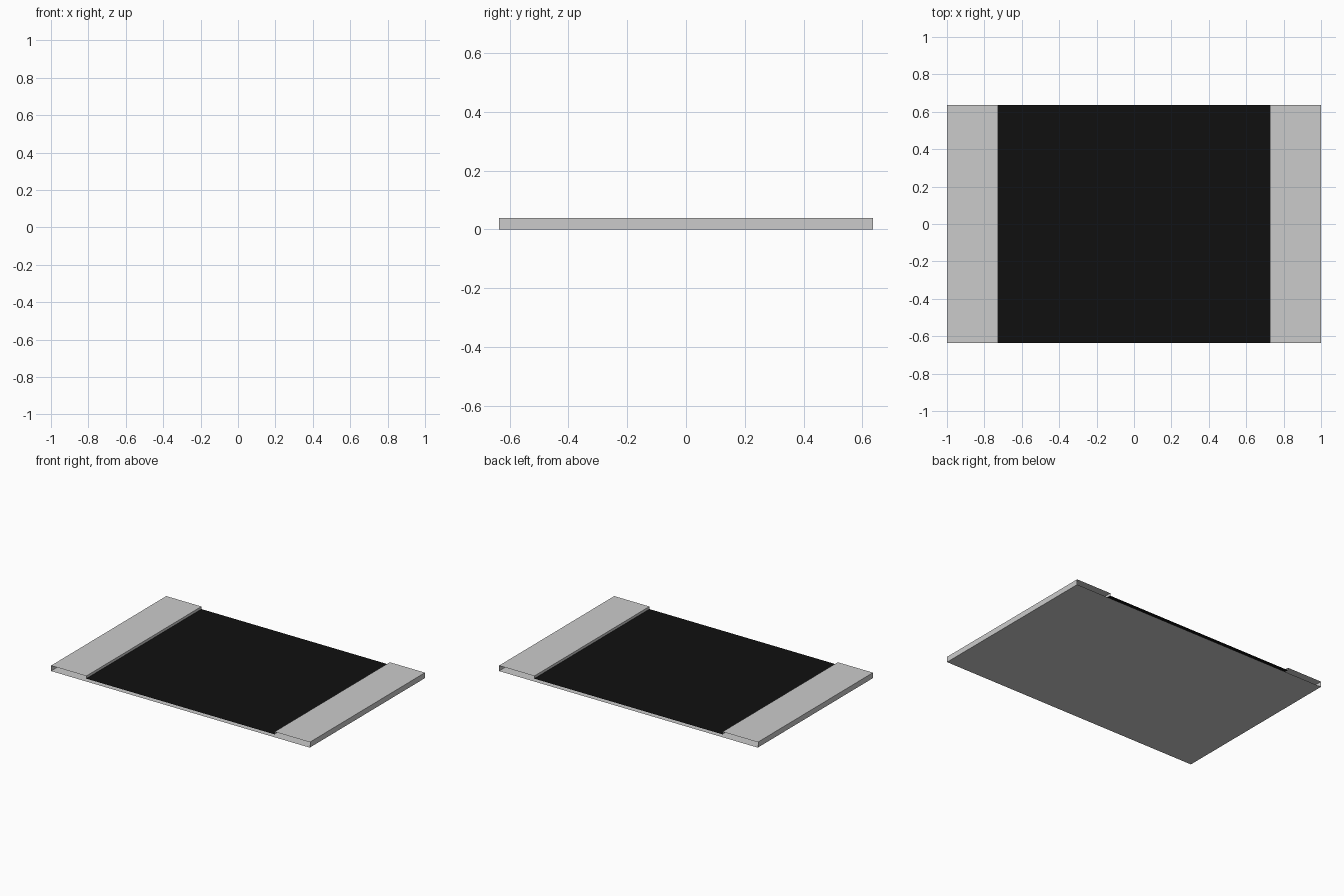
import bpy
import bmesh

if "Cube" in bpy.data.objects:
    bpy.data.objects.remove(bpy.data.objects["Cube"])

HALF_X, HALF_Y = 1.0, 0.636
INNER_X = 0.728
TOP_Z, FILM_Z = 0.038, 0.02


def sheet(name, profile, color=None):
    """Sweep an open x-z profile along y, leaving both ends open."""
    bm = bmesh.new()
    front = [bm.verts.new((x, -HALF_Y, z)) for x, z in profile]
    back = [bm.verts.new((x, HALF_Y, z)) for x, z in profile]
    for i in range(len(profile) - 1):
        bm.faces.new((front[i], front[i + 1], back[i + 1], back[i]))
    mesh = bpy.data.meshes.new(name)
    bm.to_mesh(mesh)
    bm.free()
    obj = bpy.data.objects.new(name, mesh)
    bpy.context.collection.objects.link(obj)
    if color:
        mat = bpy.data.materials.new(name + "_color")
        mat.diffuse_color = color
        mat.use_nodes = True
        mat.node_tree.nodes["Principled BSDF"].inputs["Base Color"].default_value = mat.diffuse_color
        mesh.materials.append(mat)
    return obj


# Underside of the chip
sheet("base_plate", [(HALF_X, 0), (-HALF_X, 0)])

# Raised end terminals: outer wall, top, inner step
terminal = [(-HALF_X, 0), (-HALF_X, TOP_Z), (-INNER_X, TOP_Z), (-INNER_X, FILM_Z)]
sheet("left_terminal", terminal)
sheet("right_terminal", [(-x, z) for x, z in reversed(terminal)])

# Recessed black film between the terminals
sheet("black_film", [(-INNER_X, FILM_Z), (INNER_X, FILM_Z)], (0.005, 0.005, 0.005, 1))
